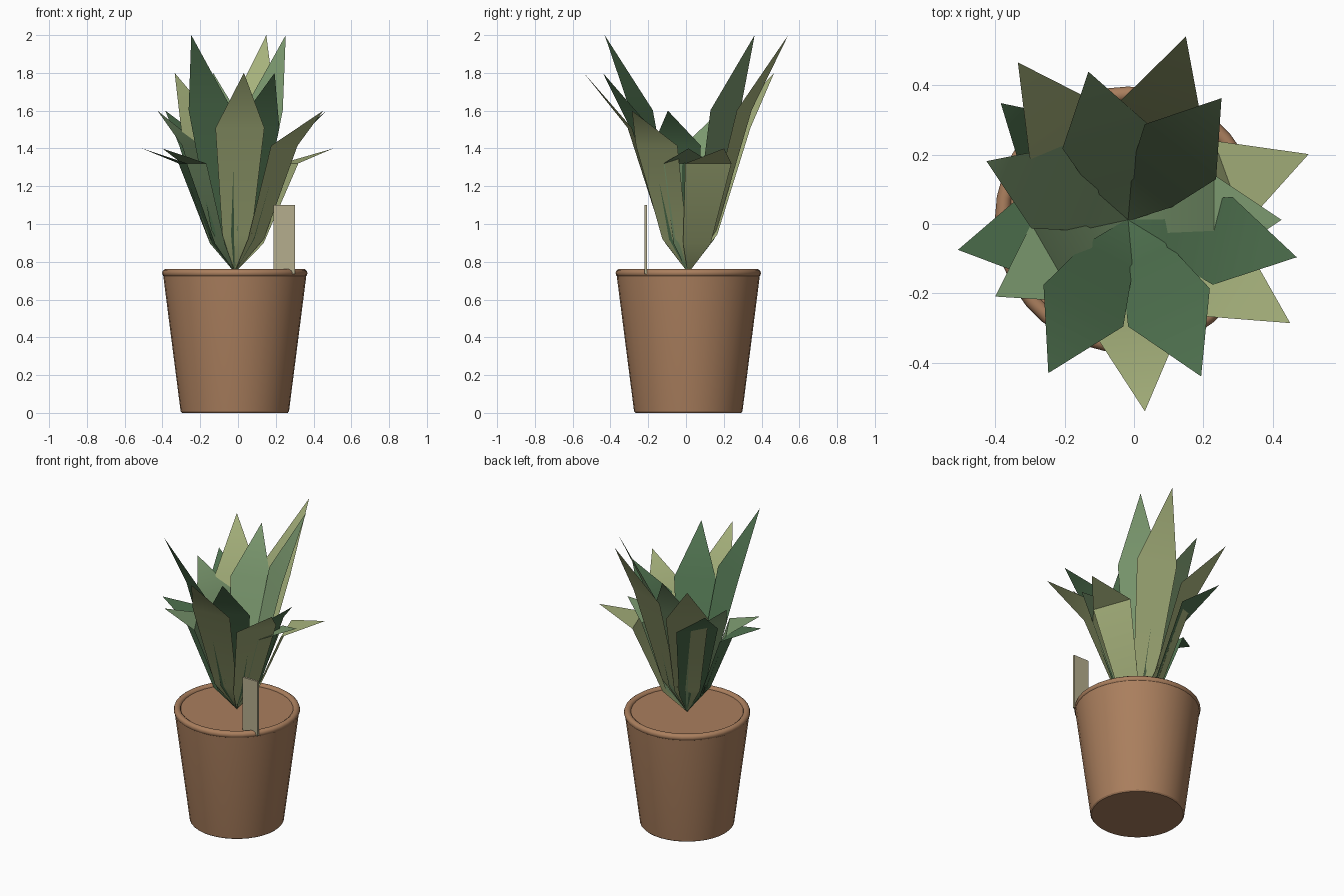
import bpy, bmesh, math
from mathutils import Vector

if "Cube" in bpy.data.objects:
    bpy.data.objects.remove(bpy.data.objects["Cube"])

CX, CY = -0.017, 0.012      # pot axis
SOIL_Z = 0.745


def material(name, rgb):
    m = bpy.data.materials.new(name)
    m.diffuse_color = (*rgb, 1)
    m.use_nodes = True
    m.node_tree.nodes["Principled BSDF"].inputs["Base Color"].default_value = m.diffuse_color
    return m


def make_object(name, verts, faces, mat, smooth=30):
    me = bpy.data.meshes.new(name)
    me.from_pydata(verts, [], faces)
    bm = bmesh.new()
    bm.from_mesh(me)
    bmesh.ops.remove_doubles(bm, verts=bm.verts, dist=1e-5)
    bmesh.ops.recalc_face_normals(bm, faces=bm.faces)
    bm.to_mesh(me)
    bm.free()
    ob = bpy.data.objects.new(name, me)
    bpy.context.collection.objects.link(ob)
    me.materials.append(mat)
    if smooth:
        bpy.ops.object.select_all(action='DESELECT')
        ob.select_set(True)
        bpy.context.view_layer.objects.active = ob
        bpy.ops.object.shade_smooth_by_angle(angle=math.radians(smooth))
    return ob


def lathe(name, profile, mat, n=36):
    verts = [(CX + r * math.cos(2 * math.pi * k / n), CY + r * math.sin(2 * math.pi * k / n), z)
             for r, z in profile for k in range(n)]
    faces = [(j * n + k, j * n + (k + 1) % n, (j + 1) * n + (k + 1) % n, (j + 1) * n + k)
             for j in range(len(profile) - 1) for k in range(n)]
    faces += [tuple(range(n))[::-1], tuple(range((len(profile) - 1) * n, len(profile) * n))]
    return make_object(name, verts, faces, mat)


clay = material("clay", (0.40, 0.21, 0.11))
tag_mat = material("tag_card", (0.46, 0.42, 0.27))
greens = [material("leaf_mid", (0.20, 0.32, 0.16)),
          material("leaf_dark", (0.08, 0.17, 0.08)),
          material("leaf_light", (0.38, 0.44, 0.20))]

# Tapered pot with soft foot and level soil
lathe("pot", [(0.280, 0.0), (0.287, 0.008), (0.289, 0.025), (0.378, 0.72),
              (0.378, SOIL_Z), (0.34, SOIL_Z)], clay)

# Rounded rim
bpy.ops.mesh.primitive_torus_add(major_segments=36, minor_segments=10, major_radius=0.363,
                                 minor_radius=0.022, location=(CX, CY, 0.74))
rim = bpy.context.object
rim.name = "pot_rim"
rim.data.materials.append(clay)
bpy.ops.object.shade_smooth_by_angle(angle=math.radians(60))

# Leaves: golden-angle spiral, three reaches and four heights cycling
for i in range(15):
    a = math.radians(137.5 * i)
    out = Vector((math.cos(a), math.sin(a), 0))
    side = Vector((-out.y, out.x, 0))
    reach = 0.443 + 0.056 * (i % 3)
    rise = 0.64 + 0.2 * (i % 4)
    base = Vector((CX, CY, 0.76))
    stations = [(0.0, -0.015, 0.004),
                (0.24 * reach, 0.06 + 0.12 * rise, 0.078),
                (0.56 * reach, 0.26 + 0.47 * rise, 0.130)]
    verts = []
    for d, z, w in stations:
        c = base + out * d + Vector((0, 0, z))
        verts += [c - side * w, c + side * w]
    verts.append(base + out * reach + Vector((0, 0, rise)))
    make_object(f"leaf_{i + 1}", verts, [(0, 1, 3, 2), (2, 3, 5, 4), (4, 5, 6)],
                greens[i % 3], smooth=40)

# Plant tag standing in the soil
bpy.ops.mesh.primitive_cube_add(size=1, location=(0.245, -0.214, 0.917))
tag = bpy.context.object
tag.name = "plant_tag"
tag.scale = (0.112, 0.014, 0.366)
bpy.ops.object.transform_apply(location=False, rotation=False, scale=True)
tag.data.materials.append(tag_mat)
